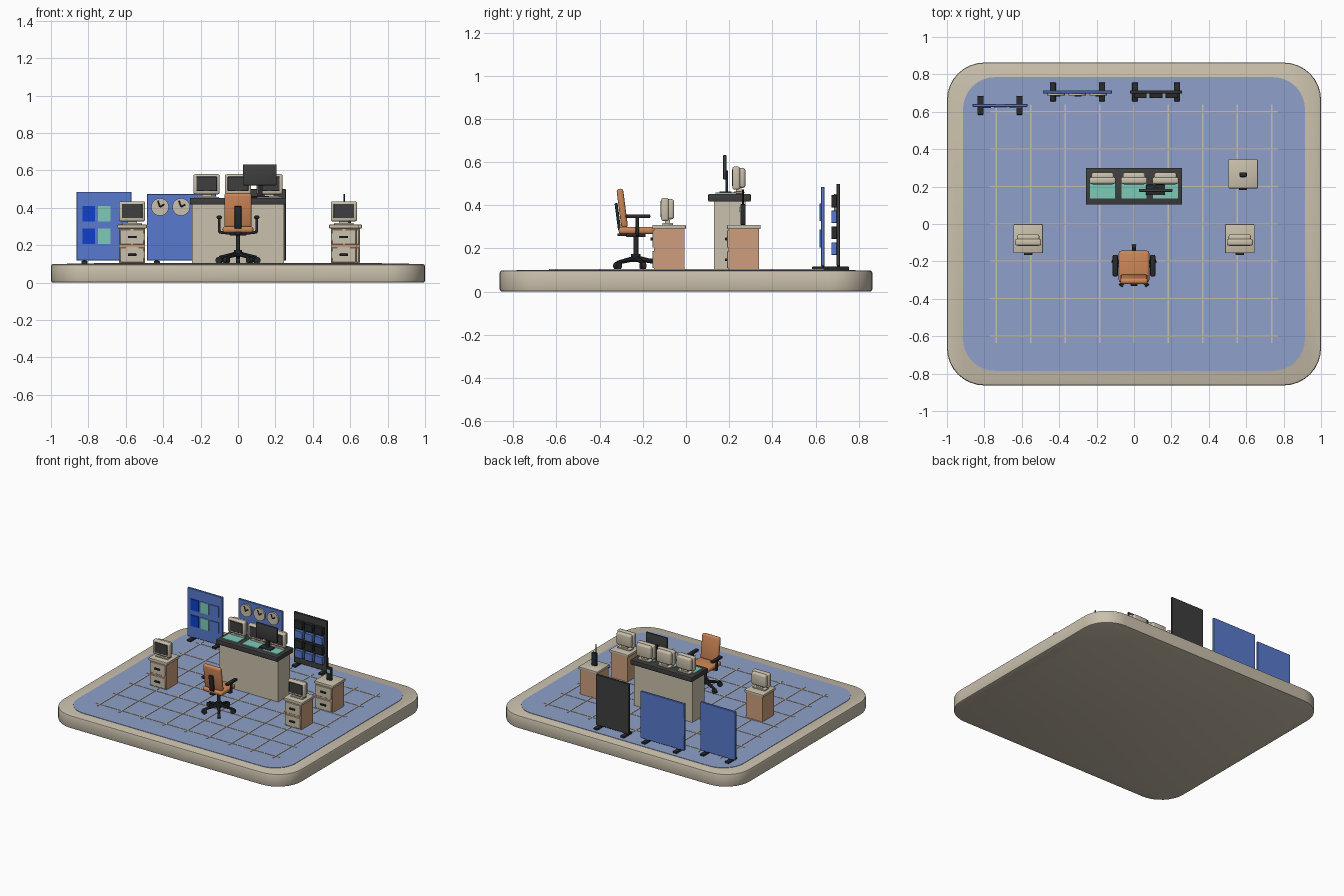
import bpy, bmesh, math
from mathutils import Matrix, Vector

if "Cube" in bpy.data.objects:
    bpy.data.objects.remove(bpy.data.objects["Cube"])


def mat(name, r, g, b):
    m = bpy.data.materials.new(name)
    lin = [((c / 255 + 0.055) / 1.055) ** 2.4 for c in (r, g, b)]
    m.diffuse_color = (*lin, 1)
    m.use_nodes = True
    m.node_tree.nodes["Principled BSDF"].inputs["Base Color"].default_value = m.diffuse_color
    return m


BEIGE = mat("warm beige", 202, 192, 172)
FLOOR = mat("carpet blue", 143, 161, 203)
BLUE = mat("board blue", 88, 122, 206)
BRIGHT = mat("bright blue", 14, 62, 205)
TEAL = mat("teal", 125, 203, 183)
DARK = mat("charcoal", 62, 62, 62)
BLACK = mat("black", 40, 42, 44)
ORANGE = mat("chair orange", 206, 134, 86)
TAN = mat("cabinet tan", 206, 158, 125)


def finish(bm, name, m, smooth=False):
    bmesh.ops.recalc_face_normals(bm, faces=bm.faces)
    me = bpy.data.meshes.new(name)
    bm.to_mesh(me)
    bm.free()
    me.materials.append(m)
    ob = bpy.data.objects.new(name, me)
    bpy.context.collection.objects.link(ob)
    if smooth:
        bpy.ops.object.select_all(action='DESELECT')
        ob.select_set(True)
        bpy.context.view_layer.objects.active = ob
        bpy.ops.object.shade_smooth_by_angle(angle=math.radians(40))
    return ob


def box(name, m, x, y, z, bev=0.0, seg=2, rx=0.0):
    """Box from (min, max) ranges, optional bevel and tilt about its own x axis."""
    bm = bmesh.new()
    bmesh.ops.create_cube(bm, size=1)
    bmesh.ops.scale(bm, vec=(x[1] - x[0], y[1] - y[0], z[1] - z[0]), verts=bm.verts)
    if bev:
        bmesh.ops.bevel(bm, geom=bm.edges[:], offset=bev, segments=seg, profile=0.5, affect='EDGES')
    c = Vector((sum(x) / 2, sum(y) / 2, sum(z) / 2))
    bm.transform(Matrix.Translation(c) @ Matrix.Rotation(rx, 4, 'X'))
    return finish(bm, name, m, bev > 0)


def rod(name, m, a, b, r1, r2=None, n=16):
    """Cylinder or cone between two points."""
    a, b = Vector(a), Vector(b)
    bm = bmesh.new()
    bmesh.ops.create_cone(bm, cap_ends=True, segments=n, radius1=r1,
                          radius2=r1 if r2 is None else r2, depth=(b - a).length)
    q = (b - a).to_track_quat('Z', 'Y').to_matrix().to_4x4()
    bm.transform(Matrix.Translation((a + b) / 2) @ q)
    return finish(bm, name, m, True)


def slab(name, m, hx, hy, r, z0, z1, bev=0.0):
    """Rounded-rectangle slab."""
    bm = bmesh.new()
    vs = []
    for i, (sx, sy) in enumerate(((1, 1), (-1, 1), (-1, -1), (1, -1))):
        for k in range(9):
            a = math.pi / 2 * (i + k / 8)
            vs.append(bm.verts.new((sx * (hx - r) + r * math.cos(a),
                                    sy * (hy - r) + r * math.sin(a), z0)))
    f = bm.faces.new(vs)
    top = bmesh.ops.extrude_face_region(bm, geom=[f])
    bmesh.ops.translate(bm, vec=(0, 0, z1 - z0),
                        verts=[v for v in top['geom'] if isinstance(v, bmesh.types.BMVert)])
    if bev:
        rim = [e for e in bm.edges if abs(e.verts[0].co.z - e.verts[1].co.z) < 1e-6]
        bmesh.ops.bevel(bm, geom=rim, offset=bev, segments=2, profile=0.5, affect='EDGES')
    return finish(bm, name, m, True)


# Platform, carpet and tile lines
slab("platform", BEIGE, 1.0, 0.863, 0.2, 0, 0.098, 0.01)
slab("carpet", FLOOR, 0.914, 0.785, 0.17, 0.09, 0.101)
for i in range(9):
    x = (i - 4) * 0.184
    box("tile_line_long", BEIGE, (x - .004, x + .004), (-.635, .64), (.099, .104))
for i in range(7):
    y = (i - 3) * 0.2
    box("tile_line_cross", BEIGE, (-.77, .77), (y - .004, y + .004), (.099, .1035))


def crt(x, y, z):
    """Boxy monitor facing -y; y is the front of the bezel, z the surface it stands on."""
    box("monitor_foot", BEIGE, (x - .052, x + .052), (y + .005, y + .055), (z, z + .01), .003)
    box("monitor_neck", BEIGE, (x - .025, x + .025), (y + .017, y + .042), (z + .008, z + .024))
    box("monitor_bezel", BEIGE, (x - .07, x + .07), (y, y + .035), (z + .019, z + .126), .01, 3)
    box("monitor_rear", BEIGE, (x - .06, x + .06), (y + .02, y + .06), (z + .027, z + .12), .012, 3)
    box("monitor_screen", DARK, (x - .055, x + .055), (y - .003, y + .005), (z + .036, z + .113), .002, 1)


# Control console
box("console_body", BEIGE, (-.245, .245), (.13, .275), (.1, .42))
box("console_top", DARK, (-.257, .257), (.103, .3), (.417, .452), .004)
for i in (-1, 0, 1):
    x = i * 0.168
    box("console_panel", TEAL, (x - .066, x + .066), (.137, .235), (.448, .458))
    crt(x, .215, .453)

# Flat display standing on the console
box("display_foot", BLACK, (.065, .165), (.155, .21), (.456, .464), .002)
box("display_stem", BLACK, (.105, .13), (.183, .195), (.46, .56))
box("display_panel", DARK, (.027, .206), (.172, .187), (.52, .632), .003)


def cabinet(x, y):
    """Two-drawer cabinet with its front at -y."""
    box("cabinet_body", TAN, (x - .07, x + .07), (y - .07, y + .07), (.1, .292))
    box("cabinet_top", BEIGE, (x - .079, x + .079), (y - .077, y + .077), (.29, .309), .003)
    for z0, z1 in ((.108, .188), (.203, .284)):
        box("drawer_front", BEIGE, (x - .064, x + .064), (y - .077, y - .069), (z0, z1), .002, 1)
        zm = (z0 + z1) / 2
        box("drawer_handle", BLACK, (x - .022, x + .022), (y - .087, y - .076), (zm - .006, zm + .006), .002)


for cx in (-.566, .566):
    cabinet(cx, -.078)
    crt(cx, -.115, .308)
cabinet(.583, .268)

# Handheld radio on the rear cabinet
box("radio_body", BLACK, (.563, .603), (.252, .276), (.309, .405), .004)
box("radio_screen", TEAL, (.57, .596), (.249, .254), (.368, .392))
rod("radio_antenna", BLACK, (.569, .264, .4), (.569, .264, .473), .004, n=8)


def board(name, m, x0, x1, y, top, inset):
    """Standing board on two cross feet."""
    box(name, m, (x0, x1), (y - .008, y + .008), (.118, top), .002, 1)
    for fx in (x0 + inset, x1 - inset):
        box("board_foot", BLACK, (fx - .016, fx + .016), (y - .05, y + .05), (.1, .115), .003)
        box("board_post", BLACK, (fx - .01, fx + .01), (y - .007, y + .007), (.11, .125))


# Notice board with coloured sheets
board("notice_board", BLUE, -.863, -.57, .634, .485, .042)
for i, m in enumerate((BRIGHT, TEAL, BLUE)):
    for z in (.205, .326):
        x = -.832 + i * .083
        box("notice_sheet", m, (x, x + .067), (.619, .627), (z, z + .083))

# Clock board
board("clock_board", BLUE, -.487, -.118, .706, .473, .053)
for i in range(3):
    x, z = -.417 + i * .113, .404
    rod("clock_face", BEIGE, (x, .7, z), (x, .686, z), .047, n=32)
    rod("clock_hand_short", BLACK, (x, .684, z), (x + .022, .684, z + .014), .004, n=6)
    rod("clock_hand_long", BLACK, (x, .684, z), (x - .012, .684, z + .034), .0035, n=6)

# Equipment rack board with rows of modules
board("rack_board", DARK, -.021, .257, .706, .499, .027)
for row in range(4):
    z = .17 + row * .0735
    for col in (-1, 0, 1):
        x = .118 + col * .084
        box("rack_module", BLUE if row % 2 == 0 else BLACK, (x - .034, x + .034),
            (.673, .699), (z, z + .058), .002, 1)

# Swivel chair facing +y
CY = -.232
for k in range(5):
    a = math.pi / 2 + k * math.tau / 5
    dx, dy = math.cos(a), math.sin(a)
    tip = Vector((dx * .105, CY + dy * .105, .134))
    rod("chair_leg", BLACK, (0, CY, .155), tip, .013, .009, 8)
    side = Vector((-dy, dx, 0)) * .011
    hub = Vector((tip.x, tip.y, .119))
    rod("chair_caster", BLACK, hub - side, hub + side, .018, n=16)
rod("chair_hub", BLACK, (0, CY, .138), (0, CY, .175), .022)
rod("chair_column", BLACK, (0, CY, .16), (0, CY, .26), .012)
box("chair_mount", BLACK, (-.045, .045), (CY - .045, CY + .045), (.252, .27), .004)
box("seat", ORANGE, (-.082, .082), (-.312, -.143), (.266, .3), .013, 3)
box("backrest", ORANGE, (-.073, .073), (-.311, -.28), (.295, .477), .013, 3, rx=.13)
box("backrest_bracket", BLACK, (-.018, .018), (-.323, -.309), (.285, .41), .004, rx=.13)
box("bracket_arm", BLACK, (-.018, .018), (-.318, -.23), (.257, .27), .003)
for s in (-1, 1):
    x = s * .1
    box("armrest", BLACK, (x - .014, x + .014), (-.28, -.165), (.34, .358), .006)
    rod("armrest_post", BLACK, (x, -.225, .268), (x, -.225, .345), .008, n=10)
    rod("armrest_strut", BLACK, (x, -.225, .27), (s * .03, -.225, .262), .008, n=10)
